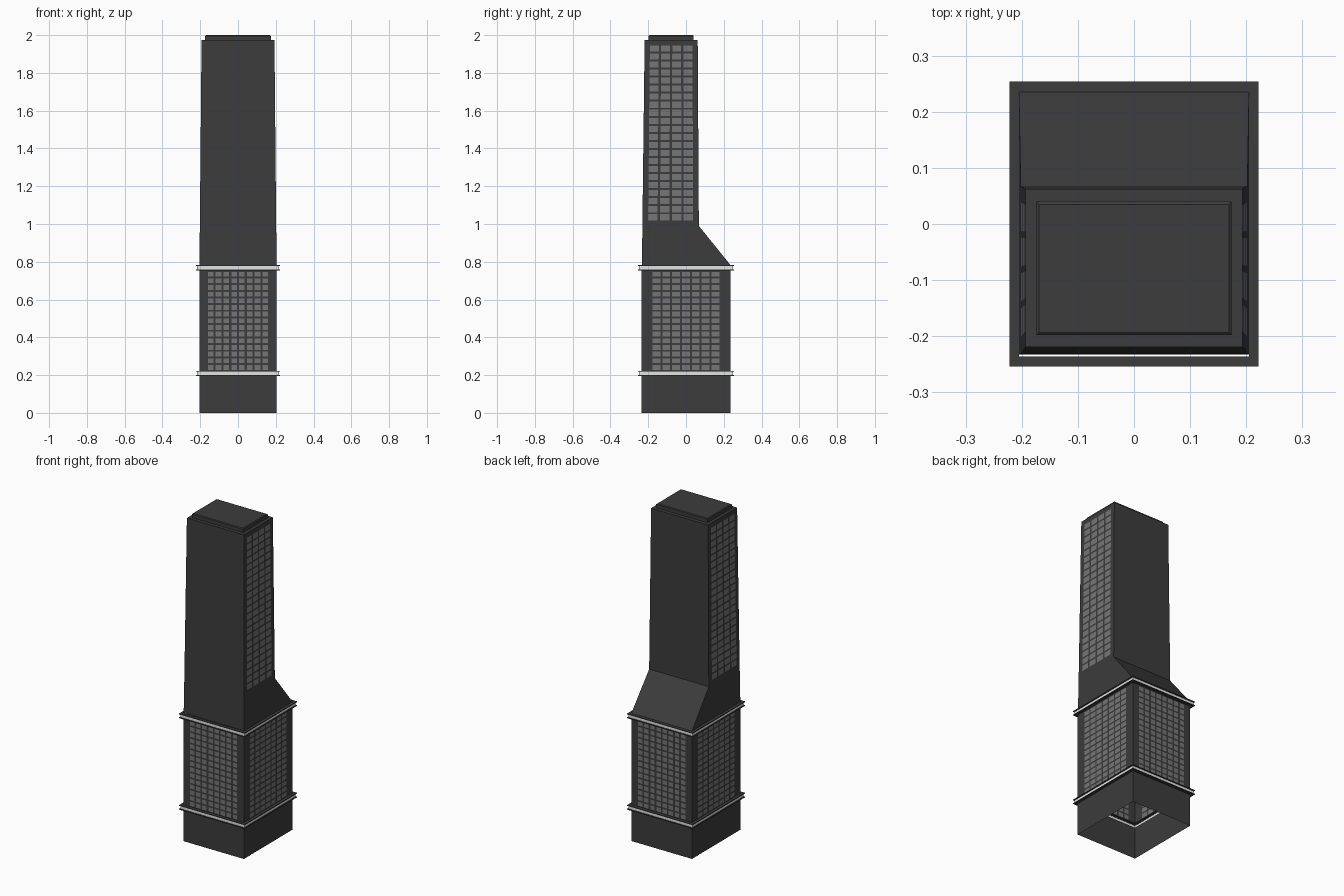
import bpy, bmesh
from mathutils import Vector

if "Cube" in bpy.data.objects:
    bpy.data.objects.remove(bpy.data.objects["Cube"])


def material(name, r, g, b):
    m = bpy.data.materials.new(name)
    m.diffuse_color = (r, g, b, 1)
    m.use_nodes = True
    m.node_tree.nodes["Principled BSDF"].inputs["Base Color"].default_value = m.diffuse_color
    return m


MATS = [material("charcoal_wall", 0.045, 0.045, 0.045),
        material("grey_window", 0.18, 0.18, 0.18),
        material("pale_band", 0.75, 0.78, 0.75)]


def ring(hx, y0, y1, z):
    # rectangle seen from above, sides: 0 front, 1 right, 2 back, 3 left
    return [Vector(p) for p in ((-hx, y0, z), (hx, y0, z), (hx, y1, z), (-hx, y1, z))]


def breaks(count, lo, hi, fill):
    # edge positions for evenly spaced panes between lo and hi
    pitch = (hi - lo) / (count - 1 + fill)
    out = [0.0]
    for i in range(count):
        out += [lo + i * pitch, lo + (i + fill) * pitch]
    return out + [1.0]


def panel(bm, a, b, c, d, us, vs):
    # wall cut into a grid; odd cells in both directions are window panes
    grid = [[bm.verts.new(a.lerp(b, u).lerp(d.lerp(c, u), v)) for u in us] for v in vs]
    for j in range(len(vs) - 1):
        for i in range(len(us) - 1):
            f = bm.faces.new((grid[j][i], grid[j][i + 1], grid[j + 1][i + 1], grid[j + 1][i]))
            f.material_index = 1 if i % 2 and j % 2 else 0


def shell(name, rings, windows=None, band=None, cap=False):
    # open loft; windows = {(segment, side): (us, vs)}, band = pale segment
    bm = bmesh.new()
    for k in range(len(rings) - 1):
        lo, hi = rings[k], rings[k + 1]
        for s in range(4):
            t = (s + 1) % 4
            q = (lo[s], lo[t], hi[t], hi[s])
            if windows and (k, s) in windows:
                panel(bm, *q, *windows[(k, s)])
            else:
                f = bm.faces.new([bm.verts.new(p) for p in q])
                f.material_index = 2 if k == band else 0
    if cap:
        bm.faces.new([bm.verts.new(p) for p in rings[-1]])
    bmesh.ops.remove_doubles(bm, verts=bm.verts, dist=1e-5)
    me = bpy.data.meshes.new(name)
    bm.to_mesh(me)
    bm.free()
    for m in MATS:
        me.materials.append(m)
    ob = bpy.data.objects.new(name, me)
    bpy.context.collection.objects.link(ob)
    return ob


WALL = (0.205, -0.236, 0.235)
LIP = (0.222, -0.254, 0.254)
GROOVE = (0.216, -0.248, 0.248)

# plain base, open underneath
shell("base", [ring(*WALL, 0), ring(*WALL, 0.195)])

# two ledges: thin lips with a pale band recessed between them
for name, z in (("lower_ledge", 0.195), ("upper_ledge", 0.755)):
    shell(name, [ring(*WALL, z), ring(*LIP, z), ring(*LIP, z + 0.005),
                 ring(*GROOVE, z + 0.005), ring(*GROOVE, z + 0.023),
                 ring(*LIP, z + 0.023), ring(*LIP, z + 0.028),
                 ring(*WALL, z + 0.028)], band=3)

# windowed lower block
rows = breaks(15, 0.01, 0.985, 0.72)
front = (breaks(8, 0.11, 0.89, 0.72), rows)
side = (breaks(7, 0.125, 0.875, 0.8), rows)
shell("lower_block", [ring(*WALL, 0.223), ring(*WALL, 0.755)],
      {(0, 0): front, (0, 1): side, (0, 2): front, (0, 3): side})

# sloped shoulder and tapered upper tower, windows on left and right
tall = (breaks(4, 0.1, 0.9, 0.8), breaks(22, 0.03, 0.97, 0.76))
shell("upper_tower", [ring(0.205, -0.233, 0.235, 0.783),
                      ring(0.202, -0.231, 0.068, 0.99),
                      ring(0.193, -0.219, 0.062, 1.975)],
      {(1, 1): tall, (1, 3): tall}, cap=True)

# roof cap
shell("roof_cap", [ring(0.174, -0.198, 0.04, 1.975), ring(0.174, -0.198, 0.04, 1.996),
                   ring(0.169, -0.193, 0.035, 2.0)], cap=True)
